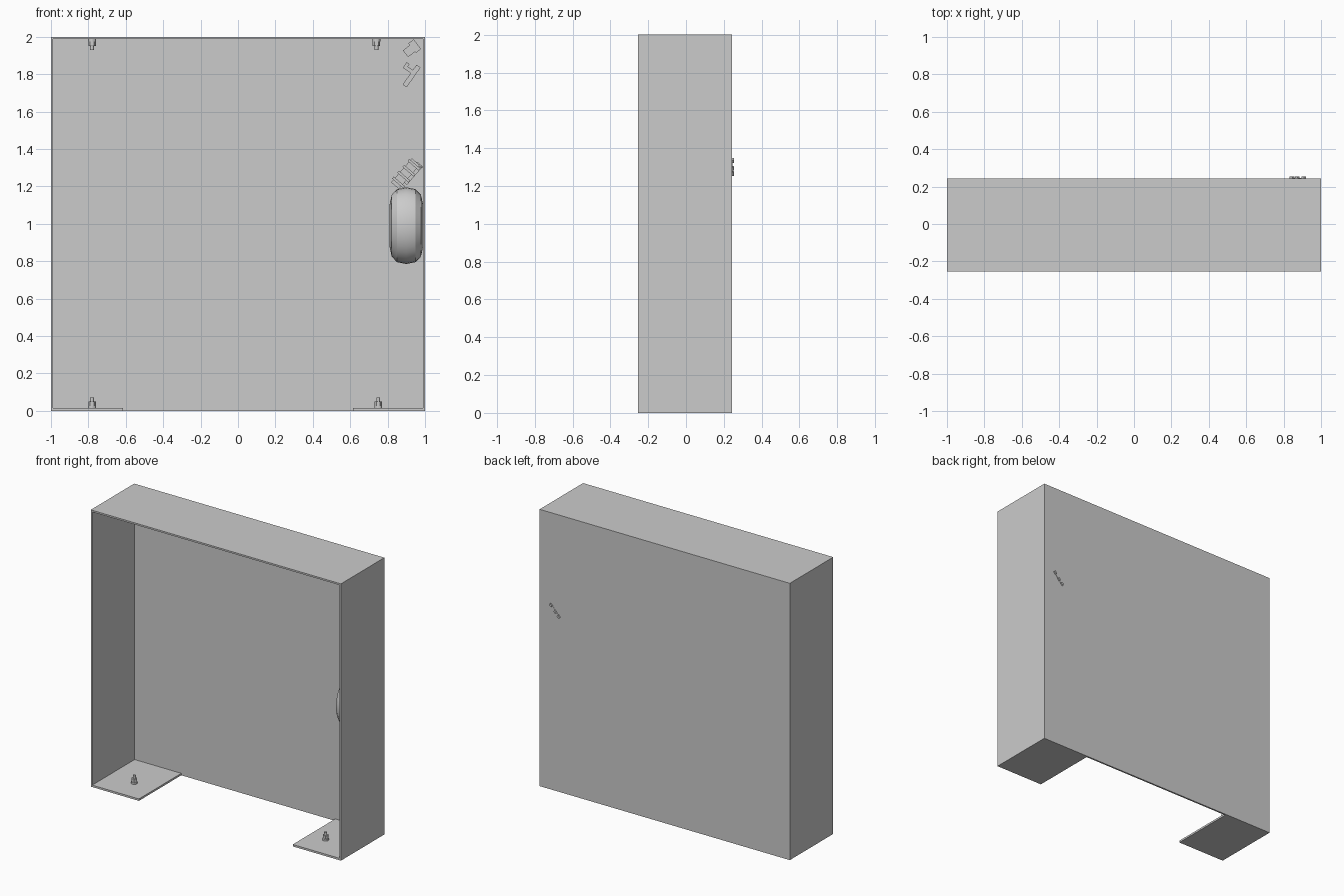
import bpy, bmesh, math
from mathutils import Matrix, Vector

cube = bpy.data.objects.get("Cube")
if cube:
    bpy.data.objects.remove(cube, do_unlink=True)

grey = bpy.data.materials.new("plain grey")
grey.use_nodes = True
grey.diffuse_color = (0.6, 0.6, 0.6, 1)
grey.node_tree.nodes["Principled BSDF"].inputs["Base Color"].default_value = (0.6, 0.6, 0.6, 1)

FRONT, BACK, WALL = -0.253, 0.243, 0.012
DIAGONAL = math.radians(-49)   # lean of the slanted fittings, about y


def finish(name, bm):
    bmesh.ops.recalc_face_normals(bm, faces=bm.faces)
    mesh = bpy.data.meshes.new(name)
    bm.to_mesh(mesh)
    bm.free()
    mesh.materials.append(grey)
    obj = bpy.data.objects.new(name, mesh)
    bpy.context.collection.objects.link(obj)
    return obj


def box(name, low, high):
    low, high = Vector(low), Vector(high)
    bm = bmesh.new()
    bmesh.ops.create_cube(bm, size=1)
    bmesh.ops.scale(bm, vec=high - low, verts=bm.verts)
    bmesh.ops.translate(bm, vec=(low + high) / 2, verts=bm.verts)
    return finish(name, bm)


def slanted_box(name, centre, size, angle=DIAGONAL):
    obj = box(name, -Vector(size) / 2, Vector(size) / 2)
    obj.location = centre
    obj.rotation_euler.y = angle
    return obj


def lathe(name, profile, steps, squash=1):
    """Spin (radius, height) points about z."""
    bm = bmesh.new()
    verts = [bm.verts.new((r, 0, h)) for r, h in profile]
    edges = [bm.edges.new(pair) for pair in zip(verts, verts[1:])]
    bmesh.ops.spin(bm, geom=verts + edges, axis=(0, 0, 1), cent=(0, 0, 0),
                   angle=math.tau, steps=steps)
    bmesh.ops.remove_doubles(bm, verts=bm.verts, dist=1e-5)
    bmesh.ops.scale(bm, vec=(1, squash, 1), verts=bm.verts)
    return finish(name, bm)


# Open-fronted cabinet: back, top and side panels
box("back_panel", (-1, BACK - WALL, 0), (1, BACK, 2))
box("top_panel", (-1, FRONT, 2 - WALL), (1, BACK, 2))
for side, sign in (("left", 1), ("right", -1)):
    xs = sorted((sign, sign * (1 - WALL)))
    box(side + "_panel", (xs[0], FRONT, 0), (xs[1], BACK, 2))
    # Mounting feet, leaving the middle of the floor open
    xs = sorted((sign, sign * 0.615))
    box(side + "_foot", (xs[0], FRONT, 0), (xs[1], BACK, 0.014))

# Mounting bolts: washer, hexagonal nut and stud
for corner, x, z, flip in (("bottom_right", -0.78, 0.014, 0),
                           ("bottom_left", 0.75, 0.014, 0),
                           ("top_right", -0.78, 1.988, math.pi),
                           ("top_left", 0.74, 1.988, math.pi)):
    parts = (("washer", [(0, 0), (0.021, 0), (0.021, 0.012), (0, 0.012)], 16),
             ("nut", [(0, 0.012), (0.02, 0.012), (0.02, 0.036), (0, 0.036)], 6),
             ("stud", [(0, 0.036), (0.01, 0.036), (0.01, 0.058), (0, 0.058)], 12))
    for part, profile, steps in parts:
        obj = lathe(f"{corner}_{part}", profile, steps)
        obj.location = (x, -0.07, z)
        obj.rotation_euler.x = flip

# Rounded drum on the left wall, axis across the cabinet
drum_profile = [(0, -0.09), (0.11, -0.09), (0.165, -0.078), (0.195, -0.05),
                (0.205, 0), (0.195, 0.05), (0.165, 0.078), (0.11, 0.09), (0, 0.09)]
drum = lathe("drum", drum_profile, 32, squash=0.76)
drum.rotation_euler.y = math.pi / 2
drum.location = (0.9, 0.07, 0.99)

# Slanted latch above the drum
slanted_box("latch_body", (0.895, 0.16, 1.268), (0.17, 0.12, 0.055))
slanted_box("latch_arm", (0.93, 0.16, 1.27), (0.13, 0.06, 0.04))
for i in range(4):
    t = (i - 1.5) * 0.042
    slanted_box(f"latch_rib_{i + 1}", (0.9 + t * 0.66, 0.15, 1.268 + t * 0.75),
                (0.014, 0.14, 0.08))
box("latch_pin", (0.95, 0.117, 1.302), (1.001, 0.125, 1.31))

# Latch fixing strip and rivets showing through the back panel
slanted_box("fixing_strip", (0.875, 0.238, 1.3), (0.1, 0.014, 0.008))
for i, (x, z) in enumerate(((0.845, 1.267), (0.872, 1.294), (0.907, 1.335))):
    slanted_box(f"fixing_rivet_{i + 1}", (x, 0.241, z), (0.022, 0.024, 0.014))

# Small slanted catch and hook in the upper left corner
slanted_box("catch_body", (0.925, 0.16, 1.932), (0.075, 0.05, 0.045), math.radians(-38))
slanted_box("catch_head", (0.945, 0.16, 1.95), (0.035, 0.06, 0.065), math.radians(-38))
slanted_box("hook_bar", (0.928, 0.16, 1.79), (0.13, 0.03, 0.026), math.radians(-55))
slanted_box("hook_cross", (0.92, 0.16, 1.82), (0.07, 0.03, 0.02), math.radians(35))
slanted_box("hook_tip", (0.9, 0.16, 1.845), (0.035, 0.03, 0.018), math.radians(-55))

# Smooth only the round drum
bpy.ops.object.select_all(action="DESELECT")
drum.select_set(True)
bpy.context.view_layer.objects.active = drum
bpy.ops.object.shade_smooth_by_angle(angle=math.radians(30))
